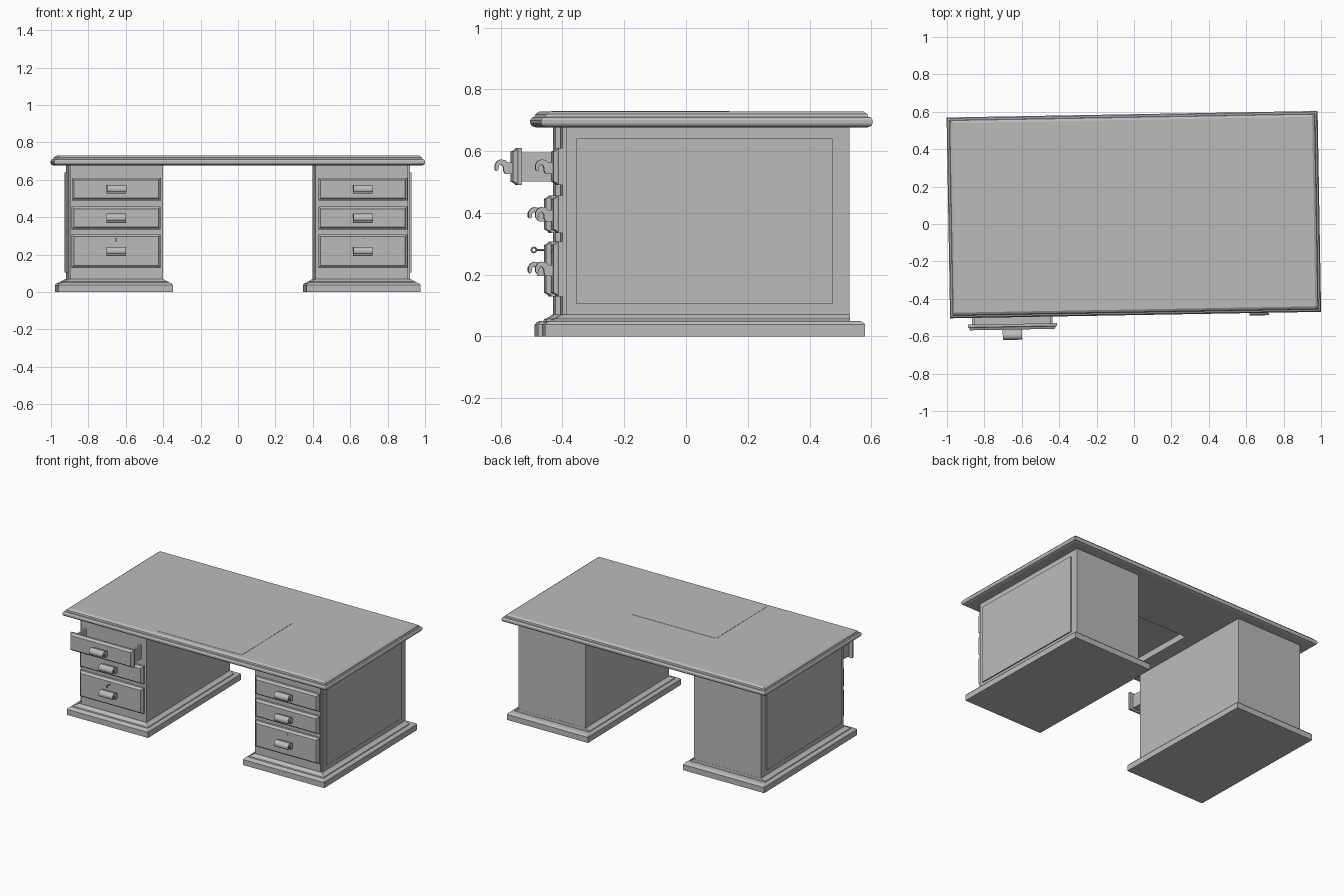
import bpy, bmesh, math
from mathutils import Matrix

if "Cube" in bpy.data.objects:
    bpy.data.objects.remove(bpy.data.objects["Cube"])

GREY = (0.5, 0.5, 0.5, 1)
grey = bpy.data.materials.new("plain grey")
grey.use_nodes = True
grey.diffuse_color = GREY
grey.node_tree.nodes["Principled BSDF"].inputs["Base Color"].default_value = GREY

TURN = Matrix.Rotation(math.radians(1), 4, "Z")  # whole desk stands slightly turned


def finish(name, bm):
    bmesh.ops.recalc_face_normals(bm, faces=bm.faces[:])
    bm.transform(TURN)
    mesh = bpy.data.meshes.new(name)
    bm.to_mesh(mesh)
    bm.free()
    mesh.materials.append(grey)
    obj = bpy.data.objects.new(name, mesh)
    bpy.context.collection.objects.link(obj)
    return obj


def add_box(bm, x0, x1, y0, y1, z0, z1):
    m = Matrix.Translation(((x0 + x1) / 2, (y0 + y1) / 2, (z0 + z1) / 2))
    size = Matrix.Diagonal((abs(x1 - x0), y1 - y0, z1 - z0, 1))
    bmesh.ops.create_cube(bm, size=1, matrix=m @ size)


def box(name, *bounds):
    bm = bmesh.new()
    add_box(bm, *bounds)
    return finish(name, bm)


def loft(bm, rings):
    """Join closed rings of points into a capped solid."""
    loops = [[bm.verts.new(p) for p in ring] for ring in rings]
    n = len(loops[0])
    for a, b in zip(loops, loops[1:]):
        for i in range(n):
            j = (i + 1) % n
            bm.faces.new((a[i], a[j], b[j], b[i]))
    bm.faces.new(loops[0])
    bm.faces.new(loops[-1])


def moulding(name, x0, x1, y0, y1, profile, back=1):
    """Rectangular slab whose edge follows (inset, z) points."""
    x0, x1 = sorted((x0, x1))
    bm = bmesh.new()
    loft(bm, [[(x0 + i, y0 + i, z), (x1 - i, y0 + i, z),
               (x1 - i, y1 - i * back, z), (x0 + i, y1 - i * back, z)] for i, z in profile])
    return finish(name, bm)


def drawer_front(name, x, y, z0, z1):
    """Thick front with a chamfered border; y is its back plane."""
    w = 0.238
    bm = bmesh.new()
    loft(bm, [[(x - w + i, y - d, z0 + i), (x + w - i, y - d, z0 + i),
               (x + w - i, y - d, z1 - i), (x - w + i, y - d, z1 - i)]
              for i, d in ((0, 0), (0, 0.014), (0.006, 0.018), (0.012, 0.03))])
    return finish(name, bm)


# hooked pull: (distance out, height) around its section
PULL = [(0, -0.025), (0.022, -0.025), (0.028, -0.018), (0.03, -0.002), (0.036, 0.006),
        (0.044, 0.003), (0.046, -0.012), (0.052, -0.016), (0.057, -0.01), (0.057, 0.004),
        (0.05, 0.016), (0.038, 0.022), (0.024, 0.02), (0.014, 0.012), (0, 0.012)]


def pull(name, x, y, z):
    bm = bmesh.new()
    loft(bm, [[(x + e, y - d, z + h) for d, h in PULL] for e in (-0.052, 0.052)])
    obj = finish(name, bm)
    bpy.ops.object.select_all(action="DESELECT")
    obj.select_set(True)
    bpy.context.view_layer.objects.active = obj
    bpy.ops.object.shade_smooth_by_angle(angle=math.radians(45))


# desk top with moulded edge and a recess underneath
top = moulding("desk_top", -0.992, 0.992, -0.487, 0.587,
               [(0.02, 0.676), (0.005, 0.681), (0, 0.69), (0, 0.70), (0.006, 0.709),
                (0.014, 0.711), (0.017, 0.72), (0.03, 0.729)])
cutter = box("recess_cutter", -0.31, 0.31, -0.422, 0.127, 0.6, 0.718)
cutter.hide_render = True
cutter.hide_set(True)
cut = top.modifiers.new("recess", "BOOLEAN")
cut.operation = "DIFFERENCE"
cut.object = cutter
cut.solver = "EXACT"
box("writing_panel", -0.318, 0.318, -0.43, 0.135, 0.724, 0.7305)

# pedestals
FRONT, BACK = -0.415, 0.514
DRAWERS = {"top": (0.49, 0.61), "middle": (0.335, 0.457), "bottom": (0.13, 0.308)}
for side, s in (("right", -1), ("left", 1)):
    moulding(side + "_base", s * 0.357, s * 0.968, -0.473, 0.563,
             [(0, 0), (0, 0.038), (0.006, 0.046), (0.016, 0.05)])
    moulding(side + "_base_bead", s * 0.377, s * 0.945, -0.447, BACK + 0.001,
             [(0, 0.048), (0.004, 0.056), (0.016, 0.061), (0.03, 0.071)], back=0)

    # carcass with a stepped outer front corner
    plan = [(0.408, FRONT), (0.902, FRONT), (0.902, FRONT + 0.012),
            (0.912, FRONT + 0.012), (0.912, BACK), (0.408, BACK)]
    bm = bmesh.new()
    loft(bm, [[(s * x, y, z) for x, y in plan] for z in (0.045, 0.68)])
    finish(side + "_pedestal", bm)
    box(side + "_side_panel", s * 0.90, s * 0.92, -0.371, 0.459, 0.105, 0.64)

    for level, (z0, z1) in DRAWERS.items():
        pulled = 0.108 if (side, level) == ("right", "top") else 0
        y = FRONT - pulled
        name = side + "_" + level + "_drawer"
        drawer_front(name + "_front", s * 0.66, y, z0, z1)
        pull(name + "_pull", s * 0.66, y - 0.028, (z0 + z1) / 2 + 0.001)
        if pulled:
            # open tray behind the pulled front
            bm = bmesh.new()
            cx, w, t = s * 0.66, 0.215, 0.014
            add_box(bm, cx - w, cx + w, y, FRONT + 0.01, z0 + 0.012, z0 + 0.026)
            for e in (-1, 1):
                edge = cx + e * w
                lo, hi = sorted((edge, edge - e * t))
                add_box(bm, lo, hi, y, FRONT + 0.01, z0 + 0.012, z1 - 0.015)
            finish(name + "_tray", bm)

# key in the right bottom drawer, with ring bow
KX, KY, KZ = -0.66, FRONT - 0.03, 0.28
bm = bmesh.new()
bmesh.ops.create_cone(bm, cap_ends=True, segments=10, radius1=0.003, radius2=0.003, depth=0.03,
                      matrix=Matrix.Translation((KX, KY - 0.015, KZ))
                      @ Matrix.Rotation(math.pi / 2, 4, "X"))
finish("key_shaft", bm)
bm = bmesh.new()
N = 12
rings = []
for i in range(N):
    a = math.tau * i / N
    rings.append([bm.verts.new((KX + 0.003 * math.sin(b),
                                KY - 0.036 + (0.008 + 0.003 * math.cos(b)) * math.cos(a),
                                KZ + (0.008 + 0.003 * math.cos(b)) * math.sin(a)))
                  for b in (math.tau * k / 6 for k in range(6))])
for i in range(N):
    for k in range(6):
        p, q = rings[i], rings[(i + 1) % N]
        bm.faces.new((p[k], p[(k + 1) % 6], q[(k + 1) % 6], q[k]))
finish("key_bow", bm)

# keyhole plate on the other bottom drawer
bm = bmesh.new()
bmesh.ops.create_cone(bm, cap_ends=True, segments=12, radius1=0.008, radius2=0.008, depth=0.006,
                      matrix=Matrix.Translation((0.668, KY - 0.001, KZ))
                      @ Matrix.Rotation(math.pi / 2, 4, "X"))
finish("keyhole_plate", bm)
